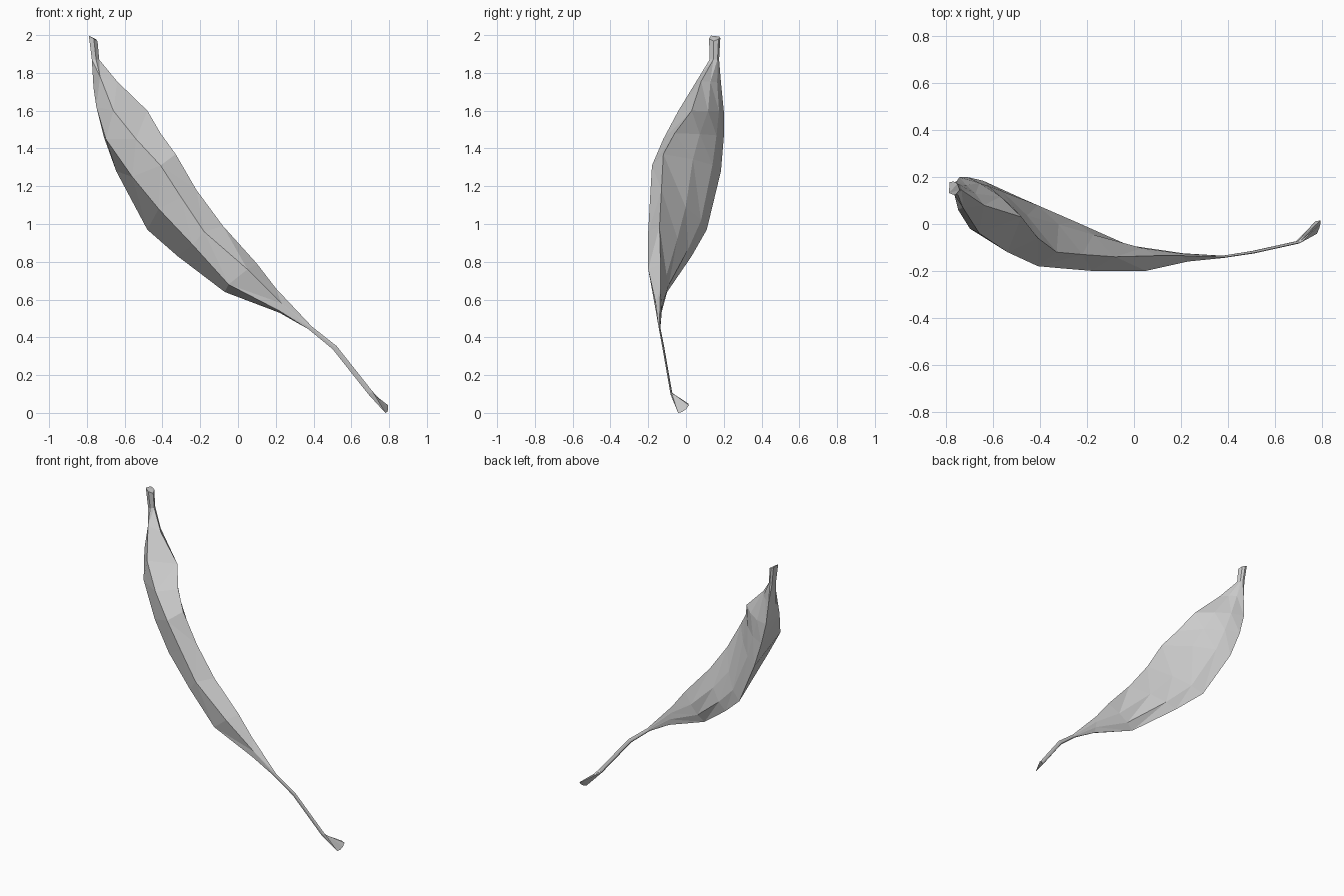
import bpy, bmesh
from mathutils import Vector as V

if "Cube" in bpy.data.objects:
    bpy.data.objects.remove(bpy.data.objects["Cube"])

# Direction of each lengthwise ridge around the axis:
# back, belly, front, upper, inner, inner back
DIRS = [V((-.5, .8, -.3)), V((-.6, -.6, -.5)), V((.2, -.9, .1)),
        V((.8, -.2, .6)), V((.5, .6, .2)), V((0, .9, 0))]


def stem_ring(c, r, tilt, flat=1):
    """Small six-sided ring around the stem; tilt scales its slope, flat its depth."""
    return [V(c) + V((d.x, d.y * flat, d.z * tilt)) * r for d in DIRS]


def body_ring(back, belly, front, upper, bulge=.08):
    """Pod section from four ridges, with a gently rounded inner side."""
    back, belly, front, upper = map(V, (back, belly, front, upper))
    across = upper - back
    out = ((back + upper) - (belly + front)).normalized() * across.length * bulge
    return [back, belly, front, upper, back + across * .6 + out, back + across * .26 + out]


# Upper stem
rings = [stem_ring((-.77, .152, 1.984), .033, -.8),
         stem_ring((-.757, .15, 1.87), .028, 0)]

# Twisted pod body, top to bottom
rings += [body_ring(*s) for s in (
    ((-.755, .185, 1.75), (-.765, .12, 1.72), (-.73, .07, 1.78), (-.64, .08, 1.755)),
    ((-.745, .20, 1.60), (-.75, .06, 1.62), (-.66, -.04, 1.60), (-.48, .03, 1.60)),
    ((-.71, .20, 1.46), (-.70, -.02, 1.45), (-.54, -.12, 1.45), (-.41, -.06, 1.48)),
    ((-.645, .185, 1.28), (-.56, -.10, 1.25), (-.41, -.18, 1.31), (-.33, -.12, 1.37)),
    ((-.48, .11, .97), (-.42, -.15, 1.08), (-.30, -.19, 1.14), (-.22, -.13, 1.18)),
    ((-.32, .03, .83), (-.24, -.18, .89), (-.18, -.20, .96), (-.08, -.14, .99)),
    ((-.07, -.10, .64), (-.05, -.185, .68), (.05, -.20, .76), (.10, -.135, .79)),
    ((.22, -.13, .53), (.22, -.16, .54), (.23, -.16, .58), (.20, -.135, .66)))]

# Thin flat tail and its flared tip
rings += [stem_ring((.38, -.14, .45), .013, 1, .4),
          stem_ring((.51, -.12, .345), .015, 1, .4),
          stem_ring((.70, -.078, .105), .015, 1, .4),
          [V(p) for p in ((.775, .012, .05), (.77, -.03, .02), (.78, -.042, 0),
                          (.79, -.02, .005), (.795, .0, .02), (.795, .015, .04))]]

# Skin the rings into one faceted surface
bm = bmesh.new()
loops = [[bm.verts.new(p) for p in ring] for ring in rings]
n = len(DIRS)
for a, b in zip(loops, loops[1:]):
    for i in range(n):
        j = (i + 1) % n
        bm.faces.new((a[i], a[j], b[j], b[i]))
bm.faces.new(loops[0])
bm.faces.new(loops[-1])
bmesh.ops.triangulate(bm, faces=bm.faces[:])
bmesh.ops.recalc_face_normals(bm, faces=bm.faces[:])
mesh = bpy.data.meshes.new("curled_pod")
bm.to_mesh(mesh)
bm.free()
bpy.context.collection.objects.link(bpy.data.objects.new("curled_pod", mesh))
